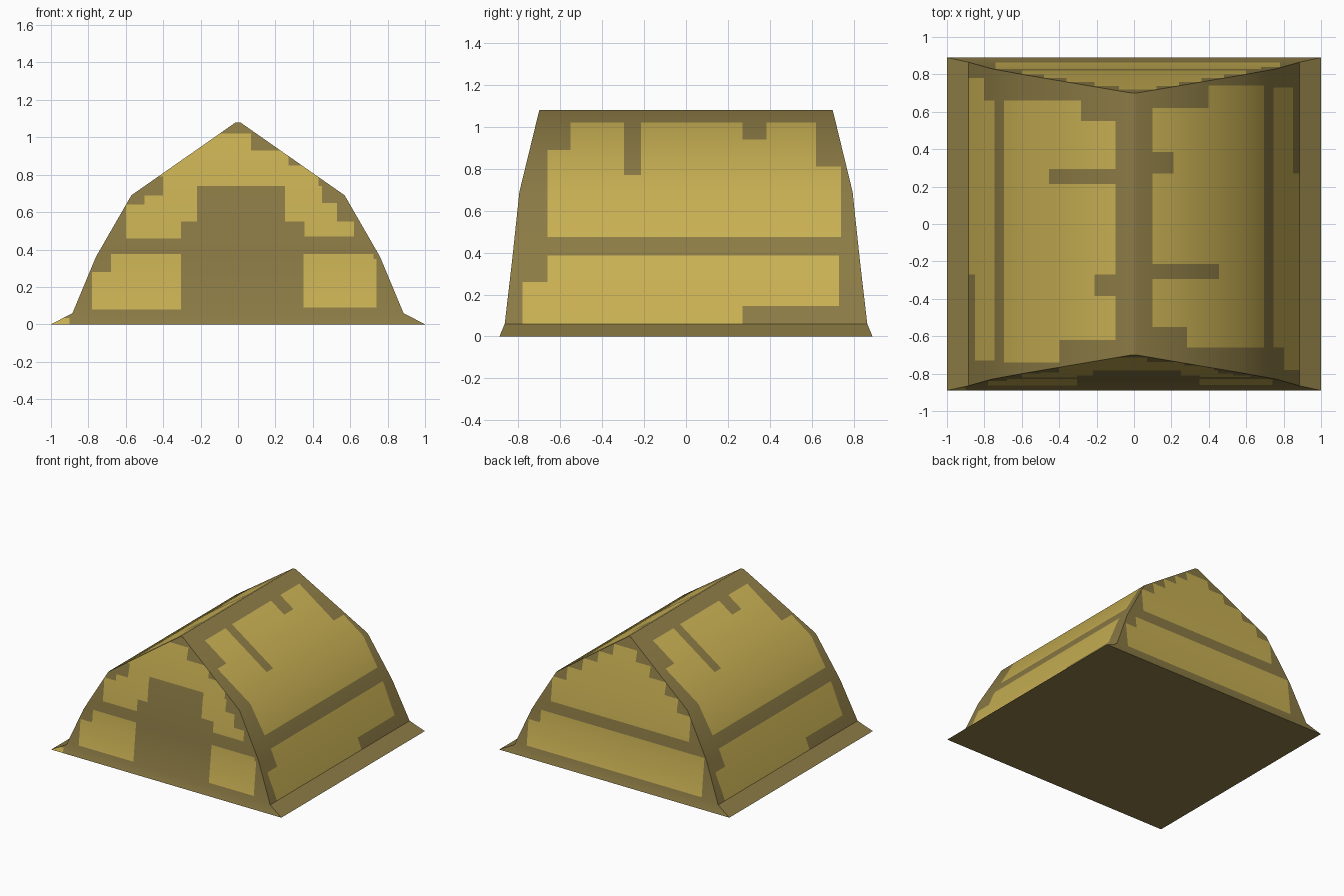
import bpy, bmesh
from mathutils import Vector

if "Cube" in bpy.data.objects:
    bpy.data.objects.remove(bpy.data.objects["Cube"])

# Hut cross-section rings: half width, half depth, height
RINGS = [(1.0, .89, 0), (.885, .865, .06), (.76, .83, .36),
         (.57, .795, .69), (.012, .70, 1.08)]

# Light thatch patches per wall: (u0, z0, u1, z1), u = x on gables, y on roof
GABLE_FRONT = [
    (-.78, .08, -.305, .28), (-.68, .28, -.305, .375), (.35, .09, .74, .35),
    (.35, .35, .725, .375), (-.6, .46, -.305, .55), (-.6, .55, -.22, .64),
    (-.5, .64, -.22, .69), (-.4, .69, -.22, .74), (.355, .47, .62, .55),
    (.25, .55, .53, .65), (.25, .65, .45, .74), (-.4, .74, .43, .79),
    (-.7, .79, .7, .85), (-.7, .85, .27, .93), (-.7, .93, .07, 1.02),
    (-1, 0, -.9, .035)]
GABLE_BACK = [
    (-.74, .08, .78, .28), (-.74, .28, .68, .375), (-.6, .46, .6, .65),
    (-.48, .65, .48, .75), (-.36, .75, .36, .84), (-.21, .84, .24, .92),
    (-.08, .92, .12, 1.0)]
ROOF = [
    (-.78, .06, .27, .145), (-.78, .145, .73, .26), (-.66, .26, .73, .385),
    (-.66, .475, .74, .77), (-.66, .77, -.295, .81), (-.215, .77, .74, .81),
    (-.66, .81, -.295, .89), (-.215, .81, .62, .94), (-.55, .89, -.295, 1.02),
    (-.215, .94, .27, 1.02), (.385, .94, .62, 1.02)]
ROOF_LEFT = [(-b, z0, -a, z1) for a, z0, b, z1 in ROOF]   # half-turn copy
WALLS = {"front": (0, GABLE_FRONT), "back": (0, GABLE_BACK),
         "right": (1, ROOF), "left": (1, ROOF_LEFT)}


def material(name, rgb):
    m = bpy.data.materials.new(name)
    m.diffuse_color = (*rgb, 1)
    m.use_nodes = True
    m.node_tree.nodes["Principled BSDF"].inputs["Base Color"].default_value = m.diffuse_color
    return m


def wall_of(n):
    if abs(n.z) > .95:
        return None
    if abs(n.y) > .8:
        return "front" if n.y < 0 else "back"
    return "right" if n.x > 0 else "left"


def profile_normal(points, z, cap=None):
    """Smooth outward (horizontal, up) normal of a wall profile at height z."""
    segs = [Vector((b[1] - a[1], a[0] - b[0])).normalized()
            for a, b in zip(points, points[1:])]
    ends = [segs[0]] + segs + [cap or segs[-1]]
    norms = [(a + b).normalized() for a, b in zip(ends, ends[1:])]
    for i in range(len(segs)):
        z0, z1 = points[i][1], points[i + 1][1]
        if z <= z1 + 1e-4:
            return norms[i].lerp(norms[i + 1], min(1, max(0, (z - z0) / (z1 - z0))))
    return norms[-1]


# Hut body: stacked rectangular rings
bm = bmesh.new()
rings = [[bm.verts.new((sx * x, sy * y, z)) for sx, sy in
          ((-1, -1), (1, -1), (1, 1), (-1, 1))] for x, y, z in RINGS]
for lo, hi in zip(rings, rings[1:]):
    for i in range(4):
        j = (i + 1) % 4
        bm.faces.new((lo[i], lo[j], hi[j], hi[i]))
bm.faces.new(rings[-1])
bm.faces.new(rings[0][::-1])
bm.normal_update()

# Cut the patch outlines into each wall
for wall, (axis, patches) in WALLS.items():
    cuts = {(axis, u) for p in patches for u in (p[0], p[2])}
    cuts |= {(2, z) for p in patches for z in (p[1], p[3])}
    for ax, value in sorted(cuts):
        co, no = Vector(), Vector()
        co[ax], no[ax] = value, 1
        faces = [f for f in bm.faces if wall_of(f.normal) == wall]
        geom = faces + list({e for f in faces for e in f.edges}) \
            + list({v for f in faces for v in f.verts})
        bmesh.ops.bisect_plane(bm, geom=geom, dist=1e-5, plane_co=co, plane_no=no)
        bm.normal_update()

# Colour by patch and gather smooth wall normals
side_profile = [(x, z) for x, y, z in RINGS[1:]]
end_profile = [(y, z) for x, y, z in RINGS]
normals = []
for f in bm.faces:
    f.smooth = True
    wall = wall_of(f.normal)
    c = f.calc_center_median()
    if wall:
        axis, patches = WALLS[wall]
        f.material_index = int(any(a < c[axis] < b and z0 < c.z < z1
                                   for a, z0, b, z1 in patches))
    for loop in f.loops:
        p = loop.vert.co
        if wall in ("front", "back"):
            h, up = profile_normal(end_profile, p.z)
            n = Vector((0, -h if wall == "front" else h, up))
        elif c.z > .06 and f.normal.z > -.5:
            h, up = profile_normal(side_profile, p.z, Vector((0, 1)))
            n = Vector((h if p.x > 0 else -h, 0, up))
        else:
            n = f.normal.copy()
        normals.append(n.normalized())

mesh = bpy.data.meshes.new("thatched_hut")
bm.to_mesh(mesh)
bm.free()
mesh.materials.append(material("dark straw", (.262, .198, .060)))
mesh.materials.append(material("light straw", (.578, .434, .087)))
mesh.normals_split_custom_set(normals)
hut = bpy.data.objects.new("thatched_hut", mesh)
bpy.context.collection.objects.link(hut)
